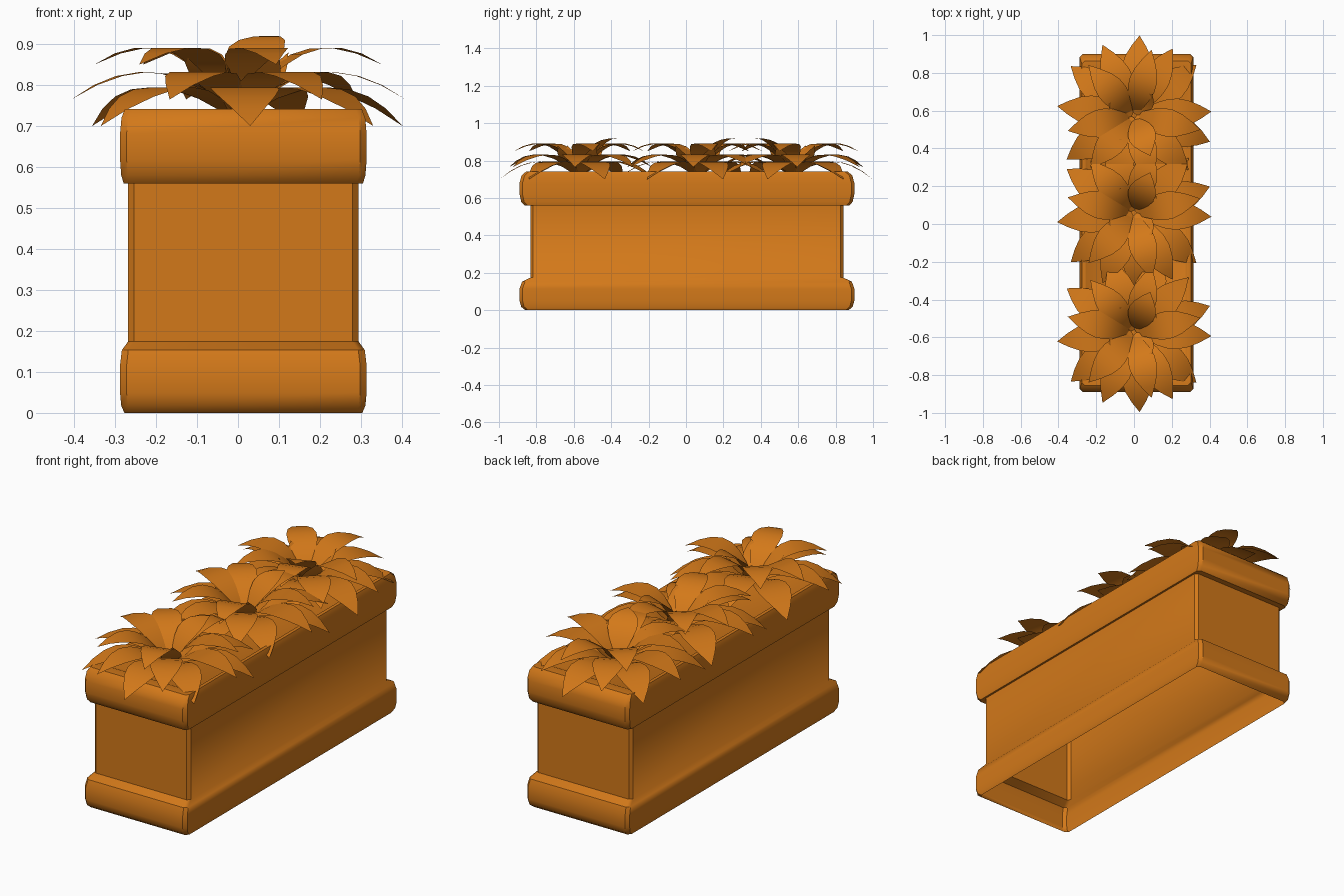
import bpy, bmesh
from math import sin, cos, pi, radians
from mathutils import Vector

if "Cube" in bpy.data.objects:
    bpy.data.objects.remove(bpy.data.objects["Cube"])

mat = bpy.data.materials.new("terracotta_orange")
mat.diffuse_color = (0.65, 0.19, 0.01, 1)
mat.use_nodes = True
mat.node_tree.nodes["Principled BSDF"].inputs["Base Color"].default_value = mat.diffuse_color


def finish(bm, name, angle):
    mesh = bpy.data.meshes.new(name)
    bm.to_mesh(mesh)
    bm.free()
    mesh.materials.append(mat)
    ob = bpy.data.objects.new(name, mesh)
    bpy.context.collection.objects.link(ob)
    bpy.ops.object.select_all(action='DESELECT')
    ob.select_set(True)
    bpy.context.view_layer.objects.active = ob
    bpy.ops.object.shade_smooth_by_angle(angle=radians(angle))
    return ob


# Planter box: (scale, height) profile lofted over a chamfered rectangle, open below
profile = [(0.965, 0.0), (0.99, 0.018), (1.0, 0.05), (1.0, 0.115), (0.985, 0.153),
           (0.935, 0.174), (0.935, 0.56), (0.97, 0.56), (0.99, 0.58), (1.0, 0.62),
           (1.0, 0.68), (0.988, 0.72), (0.96, 0.742), (0.9, 0.742), (0.88, 0.733)]
HX, HY, CH = 0.301, 0.895, 0.016
corners = [(HX, -HY + CH), (HX, HY - CH), (HX - CH, HY), (-HX + CH, HY),
           (-HX, HY - CH), (-HX, -HY + CH), (-HX + CH, -HY), (HX - CH, -HY)]
bm = bmesh.new()
rings = [[bm.verts.new((0.013 + x * s, 0.005 + y * s, z)) for x, y in corners]
         for s, z in profile]
for a, b in zip(rings, rings[1:]):
    for i in range(8):
        j = (i + 1) % 8
        bm.faces.new((a[i], a[j], b[j], b[i]))
bm.faces.new(rings[-1])  # soil surface
finish(bm, "planter_box", 40)


# Leaf: arched pointed blade following a quadratic curve in (radius, height)
def leaf(bm, angle, p0, p1, p2, width, n=7):
    d = Vector((cos(angle), sin(angle), 0))
    side = Vector((-sin(angle), cos(angle), 0))
    prev = None
    for i in range(n + 1):
        t = i / n
        r, z = [(1 - t) ** 2 * a + 2 * t * (1 - t) * b + t * t * c
                for a, b, c in zip(p0, p1, p2)]
        mid = d * r + Vector((0, 0, z))
        if i == n:
            bm.faces.new((prev[0], prev[1], bm.verts.new(mid)))
            break
        w = width / 2 * (0.3 * (1 - t) + 0.85 * sin(pi * t ** 1.15))
        cur = (bm.verts.new(mid + side * w), bm.verts.new(mid - side * w))
        if prev:
            bm.faces.new((prev[0], prev[1], cur[1], cur[0]))
        prev = cur


# Leaf tiers: angles, curve start, control, tip, width
tiers = [
    ((19, 70, 147, 218, 274, 321), (0.03, 0.735), (0.23, 0.87), (0.425, 0.70), 0.17),
    ((-3, 45, 108, 187, 246, 300), (0.02, 0.74), (0.2, 0.91), (0.41, 0.765), 0.16),
    ((12, 75, 130, 167, 228, 285), (0.02, 0.745), (0.15, 0.97), (0.36, 0.85), 0.15),
    ((35, 120, 205, 310), (0.01, 0.75), (0.09, 0.79), (0.15, 0.88), 0.10),
    ((68,), (0.02, 0.75), (0.09, 0.93), (0.23, 0.92), 0.15),
]
# Three plants; the rear one is a mirror of the others
for name, y, flip in (("front_plant", -0.572, 1), ("middle_plant", 0.06, 1),
                      ("rear_plant", 0.574, -1)):
    bm = bmesh.new()
    for angles, p0, p1, p2, width in tiers:
        for a in angles:
            leaf(bm, radians(a) * flip, p0, p1, p2, width)
    finish(bm, name, 60).location = (0, y, 0)
